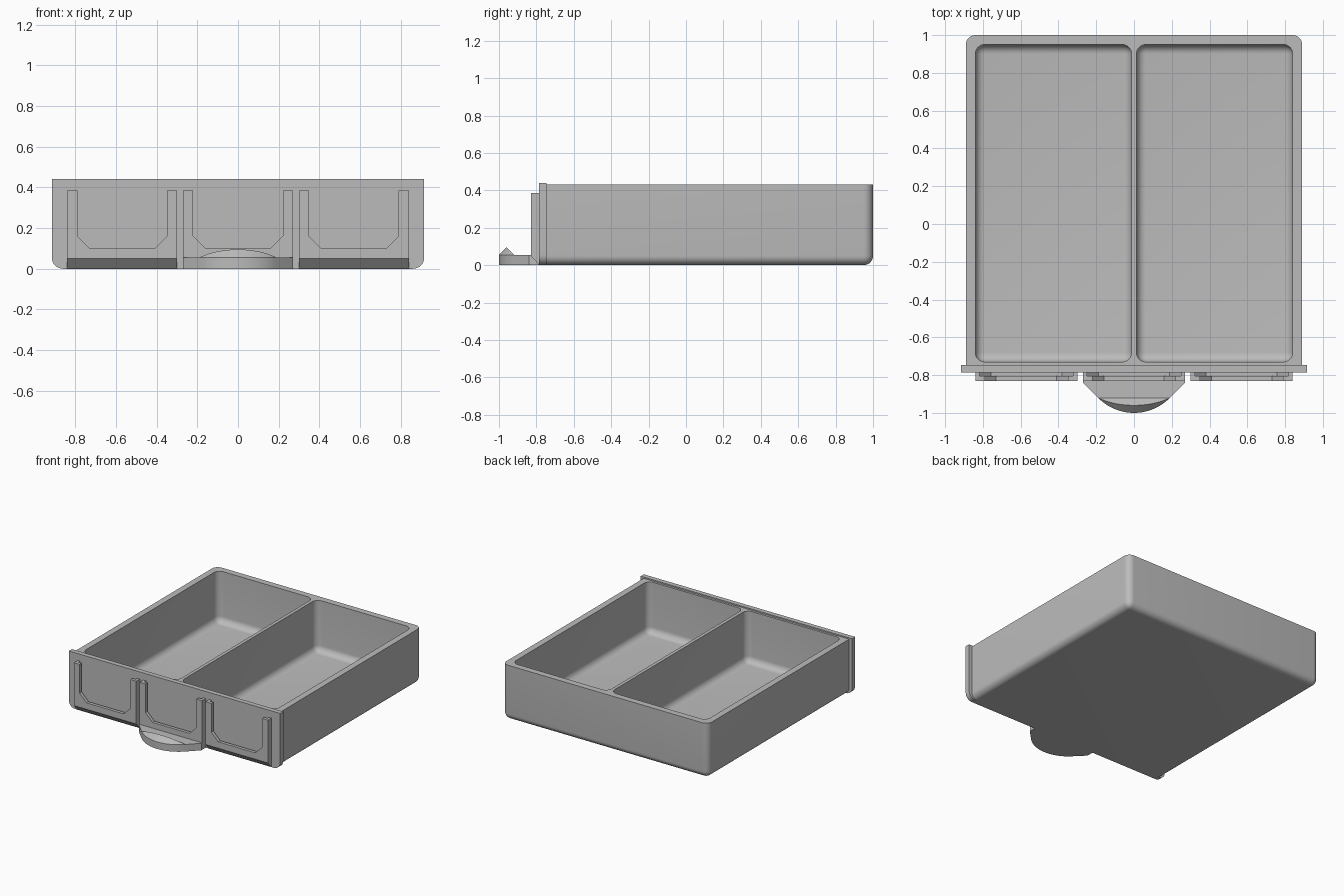
import bpy, bmesh, math

if "Cube" in bpy.data.objects:
    bpy.data.objects.remove(bpy.data.objects["Cube"])

grey = bpy.data.materials.new("plain grey")
grey.use_nodes = True
grey.diffuse_color = (0.5, 0.5, 0.5, 1)
grey.node_tree.nodes["Principled BSDF"].inputs["Base Color"].default_value = (0.5, 0.5, 0.5, 1)


def finish(name, bm):
    bmesh.ops.recalc_face_normals(bm, faces=bm.faces)
    mesh = bpy.data.meshes.new(name)
    bm.to_mesh(mesh)
    bm.free()
    mesh.materials.append(grey)
    obj = bpy.data.objects.new(name, mesh)
    bpy.context.collection.objects.link(obj)
    return obj


def smooth(obj):
    bpy.ops.object.select_all(action="DESELECT")
    obj.select_set(True)
    bpy.context.view_layer.objects.active = obj
    bpy.ops.object.shade_smooth_by_angle(angle=math.radians(30))


def rounded_box(name, low, high, radius, keep_sharp):
    """Box whose edges are rounded unless keep_sharp(edge midpoint) is true."""
    bm = bmesh.new()
    bmesh.ops.create_cube(bm, size=1)
    for v in bm.verts:
        v.co = [a if c < 0 else b for c, a, b in zip(v.co, low, high)]
    edges = [e for e in bm.edges if not keep_sharp((e.verts[0].co + e.verts[1].co) / 2)]
    bmesh.ops.bevel(bm, geom=edges, offset=radius, segments=8, profile=0.5, affect="EDGES")
    return finish(name, bm)


def add_prism(bm, points, axis, start, end):
    """Extrude a 2D outline along the x, y or z axis (0, 1, 2)."""
    def place(p, d):
        co = list(p)
        co.insert(axis, d)
        return co
    face = bm.faces.new([bm.verts.new(place(p, start)) for p in points])
    new = bmesh.ops.extrude_face_region(bm, geom=[face])["geom"]
    for v in new:
        if isinstance(v, bmesh.types.BMVert):
            v.co[axis] = end


# Drawer tray with rounded bottom and back corners
TOP = 0.43
tray = rounded_box("drawer_tray", (-0.89, -0.76, 0), (0.89, 1, TOP), 0.05,
                   lambda m: m.z > TOP - 0.01 or m.y < -0.7)

# Two rounded compartments
for name, x0, x1 in (("right", -0.84, -0.013), ("left", 0.013, 0.84)):
    cutter = rounded_box(name + "_compartment_cutter", (x0, -0.73, 0.03), (x1, 0.95, 0.6),
                         0.05, lambda m: m.z > 0.59)
    cutter.hide_render = True
    mod = tray.modifiers.new("compartment", "BOOLEAN")
    mod.operation = "DIFFERENCE"
    mod.solver = "EXACT"
    mod.object = cutter
    bpy.context.view_layer.objects.active = tray
    bpy.ops.object.modifier_apply(modifier=mod.name)
    bpy.data.objects.remove(cutter)
smooth(tray)

# Front panel with rounded lower corners
r = 0.055
outline = [(-0.915, 0.44), (0.915, 0.44)]
corner = [math.radians(90 * i / 8) for i in range(9)]
right_arc = [(0.915 - r + r * math.cos(a), r - r * math.sin(a)) for a in corner]
outline += right_arc + [(-x, z) for x, z in reversed(right_arc)]
bm = bmesh.new()
add_prism(bm, outline, 1, -0.785, -0.747)
smooth(finish("front_panel", bm))


def u_shape(centre, border, floor, bottom):
    """U outline with chamfered inner corners."""
    w, top, cut = 0.27, 0.385, 0.06
    i = w - border
    half = [(w, bottom), (w, top), (i, top), (i, floor + cut), (i - cut, floor)]
    return [(centre + x, z) for x, z in half] + [(centre - x, z) for x, z in reversed(half)]


# Label holders: slotted back layer, overhanging lip, sloped underside
for name, x in (("right", -0.57), ("middle", 0), ("left", 0.57)):
    bm = bmesh.new()
    add_prism(bm, u_shape(x, 0.022, 0.075, 0.05), 1, -0.805, -0.784)
    add_prism(bm, u_shape(x, 0.05, 0.1, 0.05), 1, -0.83, -0.805)
    add_prism(bm, [(-0.784, 0), (-0.784, 0.05), (-0.83, 0.05)], 0, x - 0.27, x + 0.27)
    finish(name + "_label_holder", bm)

# Pull tab: slab with a curved front edge
HALF, CHORD, FRONT, SLAB = 0.19, -0.92, -1.0, 0.055
depth = CHORD - FRONT
radius = (HALF ** 2 + depth ** 2) / (2 * depth)
sweep = math.asin(HALF / radius)
N = 24
arc = []
for k in range(N + 1):
    a = sweep * (2 * k / N - 1)
    arc.append((radius * math.sin(a), FRONT + radius - radius * math.cos(a)))
bm = bmesh.new()
add_prism(bm, [(0.27, -0.784), (-0.27, -0.784), (-0.27, -0.84)] + arc + [(0.27, -0.84)],
          2, 0, SLAB)
smooth(finish("pull_tab", bm))

# Finger ridge: crest halfway between the straight and the curved edge
bm = bmesh.new()
rows = []
for x, y in arc:
    rise = max(CHORD - y, 0) / 2
    rows.append([bm.verts.new(p) for p in
                 ((x, y, SLAB), (x, CHORD - rise, SLAB + rise), (x, CHORD, SLAB))])
for a, b in zip(rows, rows[1:]):
    for j in range(3):
        n = (j + 1) % 3
        bm.faces.new((a[j], a[n], b[n], b[j]))
bmesh.ops.remove_doubles(bm, verts=bm.verts, dist=0.0001)
smooth(finish("finger_ridge", bm))
